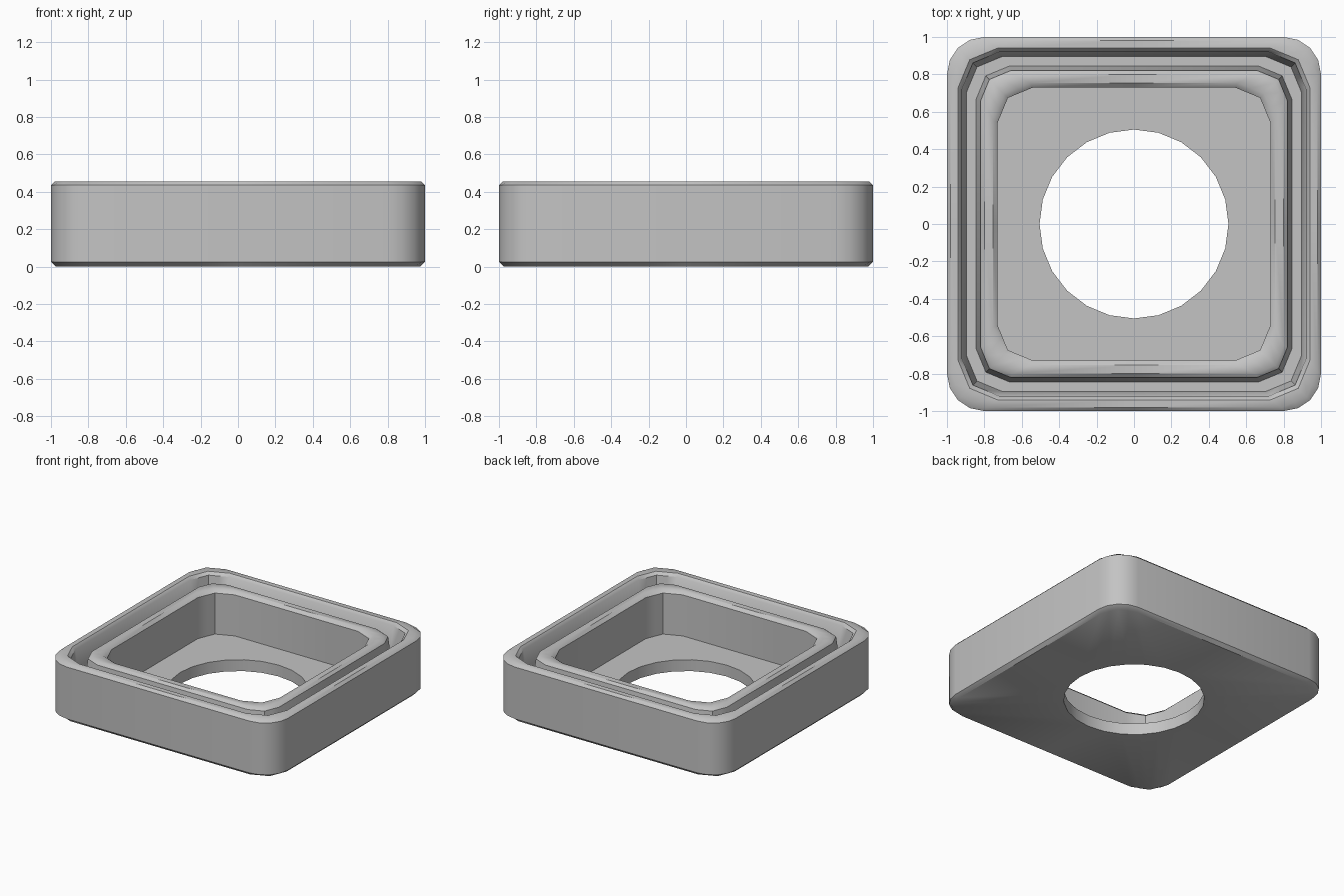
import bpy
import bmesh
from math import cos, sin, pi, radians

if "Cube" in bpy.data.objects:
    bpy.data.objects.remove(bpy.data.objects["Cube"], do_unlink=True)

grey = bpy.data.materials.new("grey")
grey.use_nodes = True
colour = (0.55, 0.55, 0.55, 1)
grey.diffuse_color = colour
grey.node_tree.nodes["Principled BSDF"].inputs["Base Color"].default_value = colour


def rounded_square(half, radius, coarse):
    """Side midpoint plus five corner points per quarter; coarse corners have two chords."""
    points = []
    for quarter in range(4):
        turn = quarter * pi / 2
        centre = half - radius
        arc = [(centre + radius * cos(i * pi / 8), centre + radius * sin(i * pi / 8))
               for i in range(5)]
        if coarse:
            for i in (1, 3):
                arc[i] = tuple((a + b) / 2 for a, b in zip(arc[i - 1], arc[i + 1]))
        for x, y in [(half, 0)] + arc:
            points.append((x * cos(turn) - y * sin(turn), x * sin(turn) + y * cos(turn)))
    return points


def circle(radius):
    return [(radius * cos(i * pi / 12), radius * sin(i * pi / 12)) for i in range(24)]


# Cross-section from the outer bottom edge, over both rims, into the pocket:
# half width, height, corner radius, coarse corner
section = [
    (0.975, 0, 0.19, True), (1, 0.025, 0.2, False),          # bottom chamfer
    (1, 0.435, 0.2, False), (0.98, 0.455, 0.19, True),       # outer wall and rim
    (0.94, 0.455, 0.21, True), (0.92, 0.435, 0.2, True),     # groove lead-in
    (0.895, 0.22, 0.19, True), (0.845, 0.22, 0.18, True),    # groove floor
    (0.82, 0.42, 0.16, True), (0.80, 0.438, 0.15, True),     # inner ring outside
    (0.755, 0.438, 0.2, True), (0.73, 0.415, 0.19, True),    # inner ring rim
    (0.73, 0.09, 0.19, True),                                # pocket wall
]
loops = [(rounded_square(h, r, c), z) for h, z, r, c in section]

# Round hole through the pocket floor
loops += [(circle(0.505), 0.09), (circle(0.505), 0)]

bm = bmesh.new()
rings = [[bm.verts.new((x, y, z)) for x, y in points] for points, z in loops]
for ring, following in zip(rings, rings[1:] + rings[:1]):
    for i in range(24):
        j = (i + 1) % 24
        bm.faces.new((ring[i], ring[j], following[j], following[i]))
bmesh.ops.recalc_face_normals(bm, faces=bm.faces)

mesh = bpy.data.meshes.new("grooved_tray")
bm.to_mesh(mesh)
bm.free()
mesh.materials.append(grey)
tray = bpy.data.objects.new("grooved_tray", mesh)
bpy.context.collection.objects.link(tray)

bpy.ops.object.select_all(action="DESELECT")
tray.select_set(True)
bpy.context.view_layer.objects.active = tray
bpy.ops.object.shade_smooth_by_angle(angle=radians(40))
